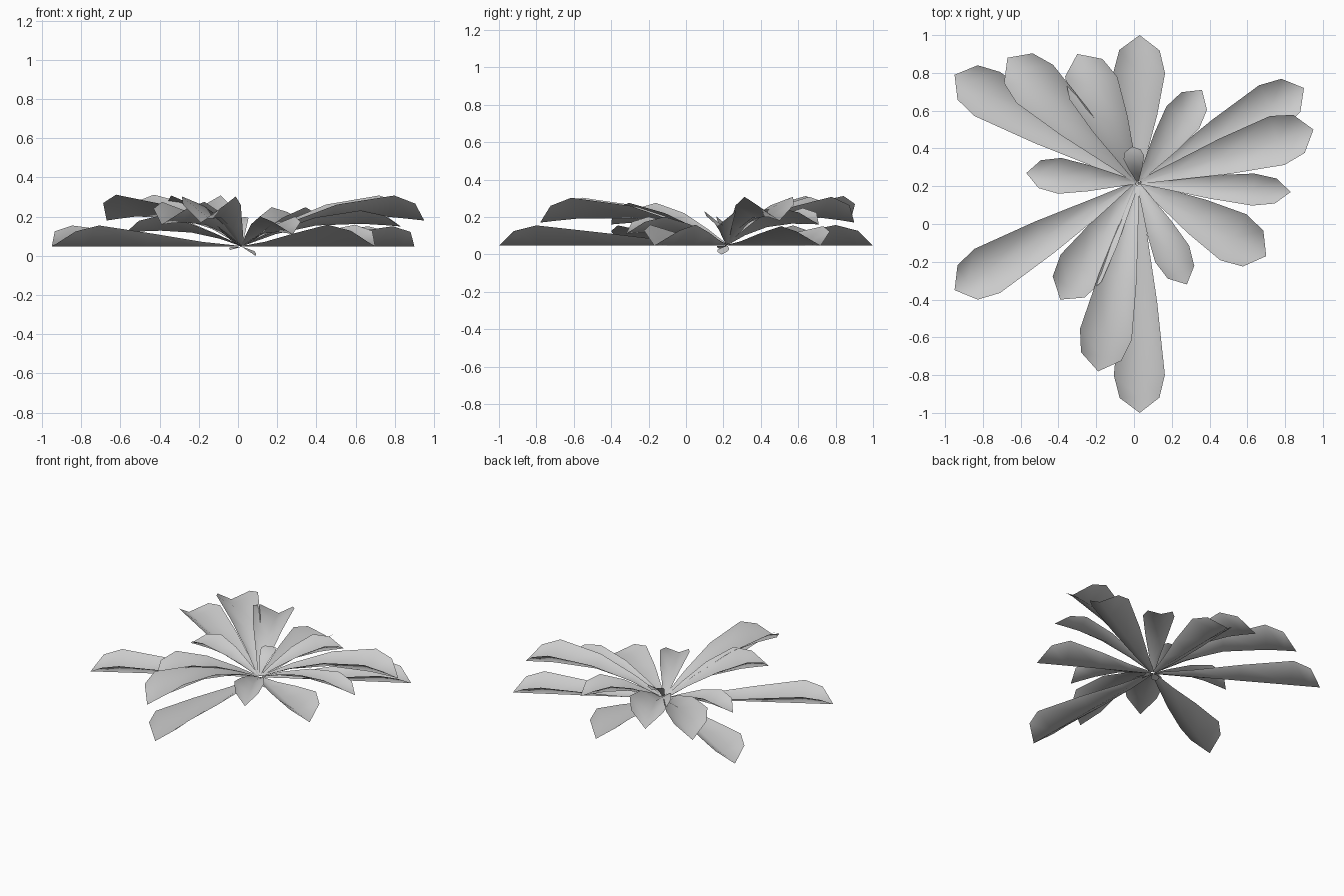
import bpy, math
from mathutils import Vector

if "Cube" in bpy.data.objects:
    bpy.data.objects.remove(bpy.data.objects["Cube"])

CENTRE = Vector((0.02, 0.22, 0.047))

def leaf(name, tip, half_width, arch=0.0, curl=0.8):
    """Folded leaf: rib runs from the centre to the tip, both edges turn up."""
    tip = Vector(tip)
    run = tip - CENTRE
    length = math.hypot(run.x, run.y)
    side = Vector((-run.y, run.x, 0)).normalized()
    wide = 1 - min(0.20, 0.3 * length) / length
    corner = 1 - min(0.08, 0.12 * length) / length
    # distance along the rib (0..1), width share, edge lift share
    stations = [(0.02, 0.10, 0.04), (wide * 0.28, 0.36, 0.22),
                (wide * 0.62, 0.72, 0.60), (wide, 1.0, 1.0),
                (corner, 0.78, 0.72)]
    verts, faces = [], []
    for t, w, lift in stations:
        rib = CENTRE + run * t
        rib.z += arch * math.sin(math.pi * t ** 0.9)
        hw = half_width * w
        up = Vector((0, 0, half_width * lift * curl))
        verts += [rib + side * hw + up, rib, rib - side * hw + up]
    verts.append(tip)
    for r in range(len(stations) - 1):
        a = r * 3
        faces += [(a, a + 1, a + 4, a + 3), (a + 1, a + 2, a + 5, a + 4)]
    a = (len(stations) - 1) * 3
    faces += [(a, a + 1, a + 3), (a + 1, a + 2, a + 3)]
    mesh = bpy.data.meshes.new(name)
    mesh.from_pydata([tuple(v) for v in verts], [], [f[::-1] for f in faces])
    mesh.shade_smooth()
    mesh.update()
    bpy.context.collection.objects.link(bpy.data.objects.new(name, mesh))

# Low leaves lying flat: tip x, tip y, half width
low = [(0.03, 1.0, 0.137), (-0.95, 0.79, 0.135), (-0.95, -0.35, 0.135),
       (0.03, -1.0, 0.135), (0.70, -0.17, 0.14), (0.90, 0.72, 0.13)]
for i, (x, y, w) in enumerate(low):
    leaf(f"low_leaf_{i + 1}", (x, y, 0.047), w)

# Raised arching leaves: tip x, y, z, half width, arch
raised = [(-0.30, 0.90, 0.17, 0.14, 0.085), (-0.67, 0.88, 0.18, 0.14, 0.085),
          (-0.19, -0.78, 0.17, 0.14, 0.085), (0.95, 0.50, 0.18, 0.135, 0.085),
          (0.83, 0.17, 0.15, 0.085, 0.06), (-0.57, 0.27, 0.12, 0.095, 0.04),
          (-0.39, -0.40, 0.16, 0.13, 0.06), (0.28, -0.32, 0.11, 0.10, 0.04),
          (0.36, 0.71, 0.16, 0.105, 0.05)]
for i, (x, y, z, w, a) in enumerate(raised):
    leaf(f"raised_leaf_{i + 1}", (x, y, z), w, a)

# Young upright leaf in the heart, and small base scales
leaf("heart_leaf", (-0.01, 0.41, 0.19), 0.055, 0.04, 0.3)
leaf("base_scale_1", (0.09, 0.19, 0.0), 0.035, 0.0, 0.3)
leaf("base_scale_2", (-0.04, 0.18, 0.03), 0.03, 0.0, 0.3)
